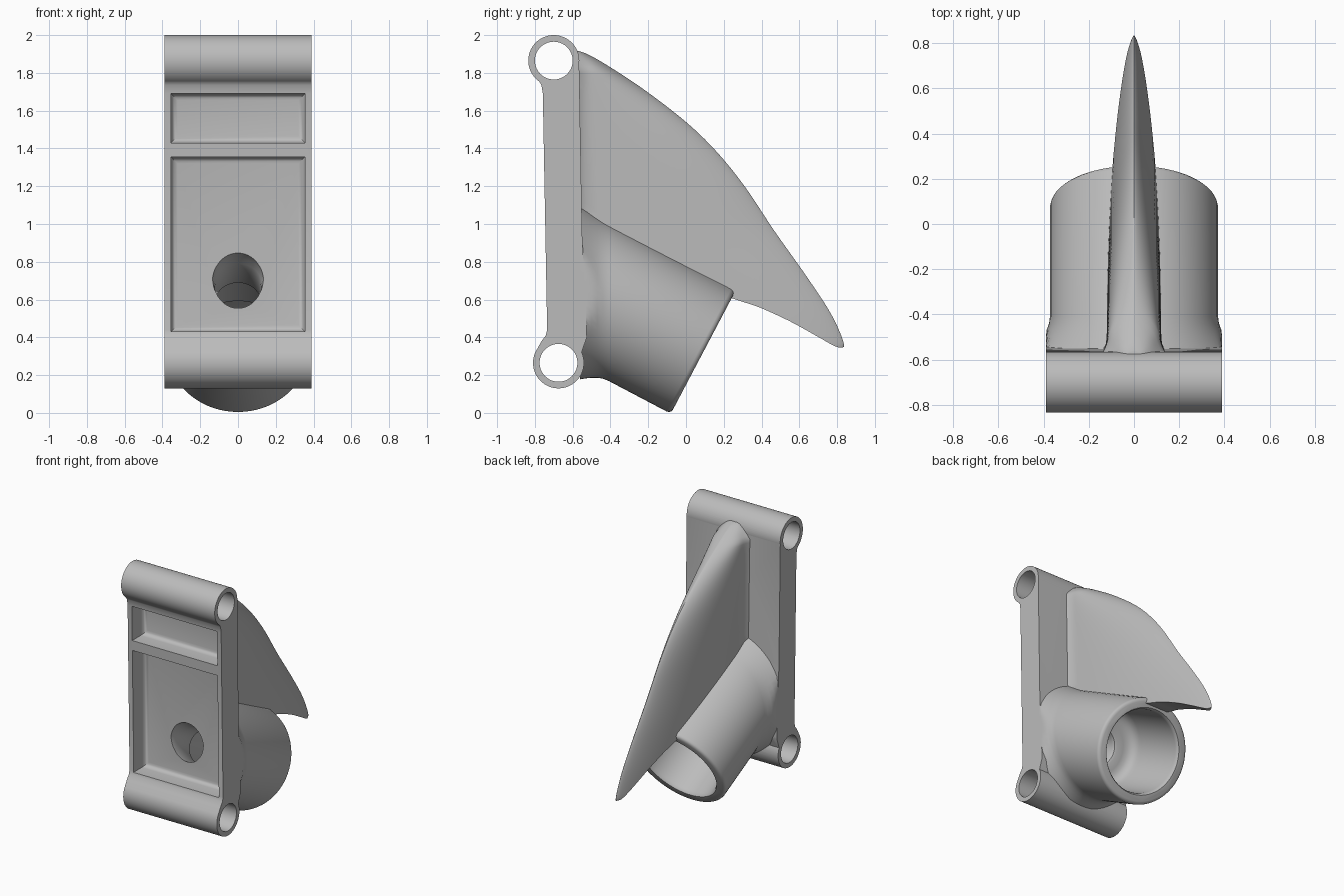
import bpy, bmesh, math
from mathutils import Vector

if "Cube" in bpy.data.objects:
    bpy.data.objects.remove(bpy.data.objects["Cube"], do_unlink=True)

grey = bpy.data.materials.new("plain grey")
grey.use_nodes = True
grey.diffuse_color = (0.5, 0.5, 0.5, 1)
grey.node_tree.nodes["Principled BSDF"].inputs["Base Color"].default_value = (0.5, 0.5, 0.5, 1)

HALF = 0.39                             # half width of the plate
TOP, BOTTOM = (-0.70, 1.865), (-0.675, 0.265)   # barrel centres (y, z)
END = Vector((0, 0.093, 0.325))         # centre of the open socket end
AXIS = Vector((0, -0.885, 0.466)).normalized()  # socket axis, towards the plate
UP = Vector((0, AXIS.z, -AXIS.y))
RADIUS = 0.372                          # outer radius of the socket
SIDES = 72


def make(name, bm):
    bmesh.ops.recalc_face_normals(bm, faces=bm.faces)
    mesh = bpy.data.meshes.new(name)
    bm.to_mesh(mesh)
    bm.free()
    mesh.materials.append(grey)
    ob = bpy.data.objects.new(name, mesh)
    bpy.context.collection.objects.link(ob)
    return ob


def loft(name, rings):
    """Skin closed rings of equal length and cap both ends."""
    bm = bmesh.new()
    rows = [[bm.verts.new(p) for p in ring] for ring in rings]
    for a, b in zip(rows, rows[1:]):
        for i in range(len(a)):
            j = (i + 1) % len(a)
            bm.faces.new((a[i], a[j], b[j], b[i]))
    bm.faces.new(rows[0])
    bm.faces.new(rows[-1])
    return make(name, bm)


def extrude(name, outline, half):
    """Extrude a (y, z) outline across x."""
    return loft(name, [[(x, y, z) for y, z in outline] for x in (-half, half)])


def disc(centre, r):
    angles = [math.tau * i / SIDES for i in range(SIDES)]
    return [(centre[0] + r * math.cos(a), centre[1] + r * math.sin(a)) for a in angles]


def combine(target, other, operation):
    mod = target.modifiers.new("combine", "BOOLEAN")
    mod.operation, mod.solver, mod.object = operation, "EXACT", other
    bpy.context.view_layer.objects.active = target
    bpy.ops.object.modifier_apply(modifier=mod.name)
    bpy.data.objects.remove(other, do_unlink=True)


def smooth_path(points, steps):
    """Catmull-Rom curve through the points."""
    p = [Vector(q) for q in [points[0]] + points + [points[-1]]]
    out = []
    for a, b, c, d in zip(p, p[1:], p[2:], p[3:]):
        for k in range(steps):
            t = k / steps
            out.append(0.5 * (2 * b + (c - a) * t + (2 * a - 5 * b + 4 * c - d) * t * t
                              + (3 * b - a - 3 * c + d) * t ** 3))
    return out + [p[-1]]


def axis_ring(t, r):
    """Circle square to the socket axis."""
    angles = [math.tau * i / SIDES for i in range(SIDES)]
    return [END + AXIS * t + Vector((r * math.cos(a), 0, 0)) + UP * r * math.sin(a) for a in angles]


def upright_ring(y, extra):
    """Socket section parallel to the plate, widened into a fillet."""
    z = END.z + (y - END.y) * AXIS.z / AXIS.y
    ring = []
    for i in range(SIDES):
        a = math.tau * i / SIDES
        e = extra * (1 - 0.7 * max(0, math.sin(a)))
        x = (RADIUS + e) * math.cos(a)
        ring.append((max(-HALF, min(HALF, x)), y, z + (RADIUS / -AXIS.y + e) * math.sin(a)))
    return ring


# Back plate with a neck into each barrel
body = extrude("bracket_body", [
    (-0.70, 1.87), (-0.81, 1.80), (-0.782, 1.763), (-0.765, 1.735), (-0.758, 1.69),
    (-0.735, 0.44), (-0.742, 0.41), (-0.765, 0.38), (-0.79, 0.335), (-0.675, 0.265),
    (-0.56, 0.30), (-0.525, 0.40), (-0.55, 0.95), (-0.566, 1.86)], HALF)
for centre in (TOP, BOTTOM):
    combine(body, extrude("barrel", disc(centre, 0.135), HALF), "UNION")

# Round socket sloping out of the back, flaring where it joins the plate
rings = [axis_ring(t, RADIUS - d) for t, d in ((0, 0.025), (0.004, 0.012), (0.012, 0.004), (0.025, 0))]
rings += [upright_ring(y, e) for y, e in
          ((-0.41, 0), (-0.44, 0.004), (-0.47, 0.015), (-0.50, 0.031), (-0.53, 0.05), (-0.562, 0.072))]
combine(body, loft("socket", rings), "UNION")

# Curved fin: level sections tapering to a swept edge
edge = smooth_path([(0.81, 0.335), (0.836, 0.365), (0.77, 0.52), (0.64, 0.72), (0.47, 0.96),
                    (0.31, 1.20), (0.16, 1.385), (0, 1.54), (-0.22, 1.71), (-0.42, 1.842),
                    (-0.52, 1.898), (-0.565, 1.915)], 5)
ROOT = -0.585
sections = []
for tip, z in edge:
    crown = math.sqrt(min(1, (1.92 - z) / 0.10))
    side = []
    for k in range(25):
        s = math.sin(math.pi / 2 * k / 25)
        y = ROOT + (tip - ROOT) * s
        flare = 0.03 * max(0, 1 - (y - ROOT) / 0.08) ** 2
        side.append((crown * (0.12 * (1 - s ** 3) ** 0.75 + flare), y, z))
    sections.append(side + [(0, tip, z)] + [(-x, y, z) for x, y, z in reversed(side)])
fin = loft("fin", sections)
lower = smooth_path([(0.23, 0.612), (0.30, 0.588), (0.39, 0.558), (0.55, 0.485),
                     (0.70, 0.402), (0.79, 0.352), (0.83, 0.347)], 4)
outline = [(-0.7, 2.1), (-0.7, 1.03), (-0.55, 1.03)] + [tuple(p) for p in lower] + [(0.9, 0.37), (0.9, 2.1)]
combine(fin, extrude("fin_outline", outline, 0.3), "INTERSECT")
combine(body, fin, "UNION")

# Two front pockets with rounded floors
for low, high, floor in ((0.43, 1.355, -0.605), (1.43, 1.69, -0.62)):
    steps = []
    for y, inset in [(-1, 0), (floor - 0.035, 0)] + [
            (floor - 0.035 * (1 - math.sin(a)), 0.035 * (1 - math.cos(a)))
            for a in (math.pi / 8 * k for k in range(1, 5))]:
        x, z0, z1 = 0.355 - inset, low + inset, high - inset
        steps.append([(-x, y, z0), (x, y, z0), (x, y, z1), (-x, y, z1)])
    combine(body, loft("pocket_cutter", steps), "DIFFERENCE")

# Stepped bore through the socket into the lower pocket
bore = [(-0.1, 0.305), (0, 0.305), (0.012, 0.296), (0.03, 0.292), (0.44, 0.29), (0.48, 0.28),
        (0.505, 0.262), (0.52, 0.235), (0.525, 0.2), (0.525, 0.15), (0.532, 0.133),
        (0.55, 0.122), (0.72, 0.122), (0.76, 0.126), (0.80, 0.136), (1.0, 0.136)]
combine(body, loft("bore_cutter", [axis_ring(t, r) for t, r in bore]), "DIFFERENCE")

# Pin holes along both barrels
for centre in (TOP, BOTTOM):
    combine(body, extrude("pin_cutter", disc(centre, 0.10), 0.6), "DIFFERENCE")

bpy.ops.object.select_all(action="DESELECT")
body.select_set(True)
bpy.context.view_layer.objects.active = body
bpy.ops.object.shade_smooth_by_angle(angle=math.radians(32))
